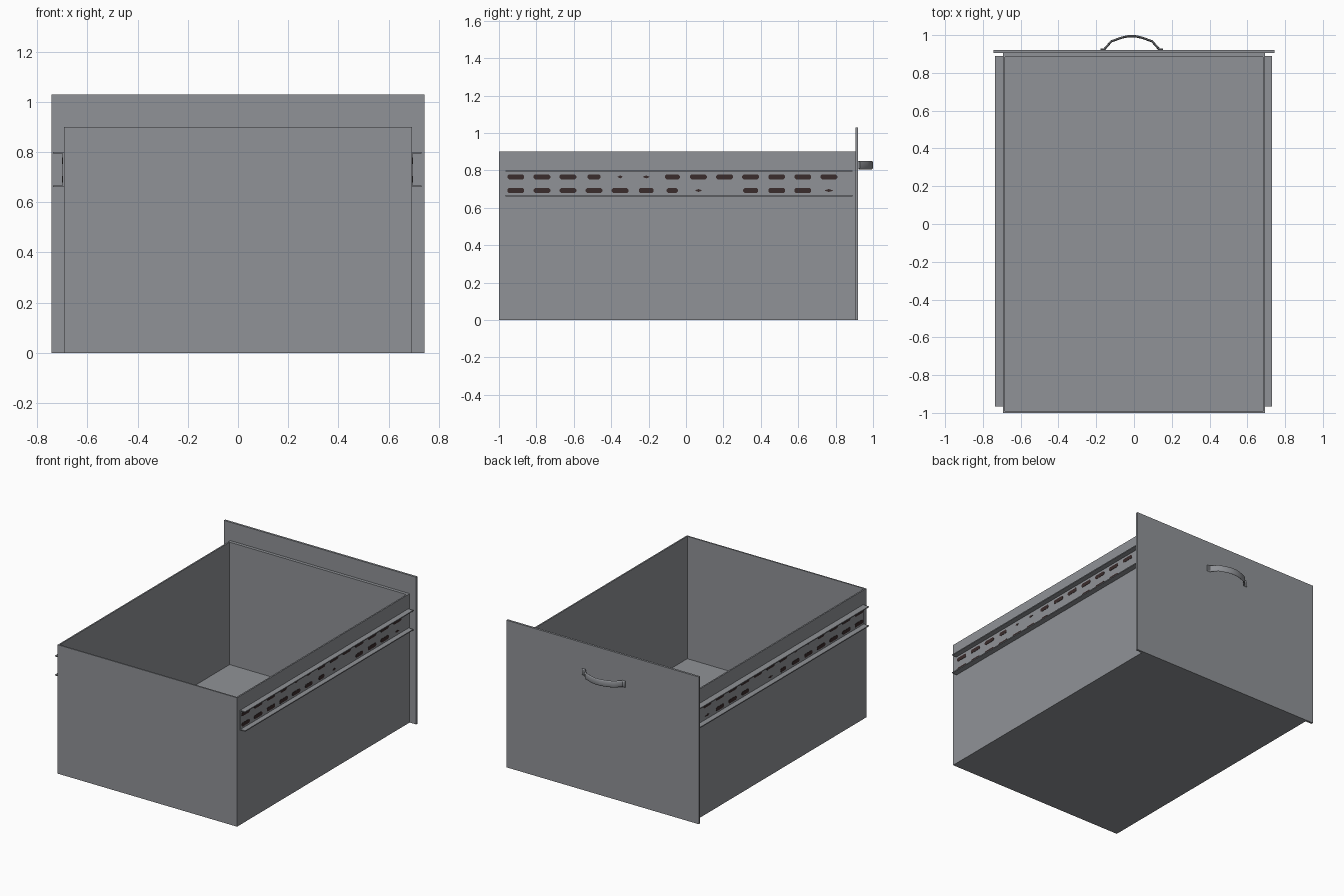
import bpy, bmesh, math
from mathutils import Vector

if "Cube" in bpy.data.objects:
    bpy.data.objects.remove(bpy.data.objects["Cube"])


def material(name, rgb):
    m = bpy.data.materials.new(name)
    m.diffuse_color = (*rgb, 1)
    m.use_nodes = True
    m.node_tree.nodes["Principled BSDF"].inputs["Base Color"].default_value = m.diffuse_color
    return m


GREY = material("steel_grey", (0.28, 0.29, 0.31))
DARK = material("dark_brown", (0.042, 0.025, 0.025))


def finish(name, bm, mat):
    bmesh.ops.recalc_face_normals(bm, faces=bm.faces)
    me = bpy.data.meshes.new(name)
    bm.to_mesh(me)
    bm.free()
    me.materials.append(mat)
    ob = bpy.data.objects.new(name, me)
    bpy.context.collection.objects.link(ob)
    return ob


def add_box(bm, lo, hi):
    lo, hi = Vector(lo), Vector(hi)
    vs = bmesh.ops.create_cube(bm, size=1)["verts"]
    for v in vs:
        v.co = (lo + hi) / 2 + v.co * (hi - lo)
    return vs


# Open drawer box: top face inset and pushed down to leave thin walls
bm = bmesh.new()
add_box(bm, (-0.693, -1.0, 0), (0.693, 0.905, 0.9))
top = max(bm.faces, key=lambda f: f.calc_center_median().z)
bmesh.ops.inset_individual(bm, faces=[top], thickness=0.014)
for v in top.verts:                       # wall behind the front panel is thicker
    if v.co.y > 0:
        v.co.y = 0.883
well = bmesh.ops.extrude_discrete_faces(bm, faces=[top])["faces"][0]
for v in well.verts:
    v.co.z = 0.045
finish("drawer_box", bm, GREY)

# Front panel, taller and wider than the box
bm = bmesh.new()
add_box(bm, (-0.743, 0.905, 0), (0.743, 0.92, 1.028))
finish("front_panel", bm, GREY)

# Side rails: C-shaped channels; dark marks in two rows along each web
Y0, Y1, Z0, Z1, T = -0.965, 0.89, 0.66, 0.80, 0.007
UPPER = [.09, .09, .09, .07, .03, .04, .08, .09, .09, .09, .09, .09, .09]
LOWER = [.09, .09, .09, .09, .09, .08, .06, .04, 0, .08, .09, .09, .05]
for side, sgn, web, lip in (("left", -1, 0.699, 0.737), ("right", 1, 0.6955, 0.731)):
    profile = [(0.69, Z0), (lip, Z0), (lip, Z0 + T), (web, Z0 + T),
               (web, Z1 - T), (lip, Z1 - T), (lip, Z1), (0.69, Z1)]
    bm = bmesh.new()
    face = bm.faces.new([bm.verts.new((sgn * x, Y0, z)) for x, z in profile])
    ext = bmesh.ops.extrude_face_region(bm, geom=[face], use_keep_orig=True)["geom"]
    for v in ext:
        if isinstance(v, bmesh.types.BMVert):
            v.co.y = Y1
    finish(side + "_rail", bm, GREY)

    bm = bmesh.new()
    for z, widths in ((0.765, UPPER), (0.692, LOWER)):
        for i, w in enumerate(widths):
            if not w:
                continue
            y, h = -0.91 + 0.1395 * i, 0.013 if w > 0.05 else 0.008
            bev = 0.008
            outline = [(w/2, -h+bev), (w/2, h-bev), (w/2-bev, h), (-w/2+bev, h),
                       (-w/2, h-bev), (-w/2, -h+bev), (-w/2+bev, -h), (w/2-bev, -h)]
            if h < 0.01:
                outline = [(w/2, 0), (0, h), (-w/2, 0), (0, -h)]
            f = bm.faces.new([bm.verts.new((sgn * (web - 0.001), y + a, z + b))
                              for a, b in outline])
            f2 = bmesh.ops.extrude_face_region(bm, geom=[f], use_keep_orig=True)["geom"]
            for v in f2:
                if isinstance(v, bmesh.types.BMVert):
                    v.co.x = sgn * (web + 0.002)
    finish(side + "_rail_marks", bm, DARK)

# Bow handle: flat oval section swept along an arched path
half = [(-0.166, 0.924), (-0.145, 0.925), (-0.108, 0.967), (-0.055, 0.986), (-0.02, 0.994)]
path = [Vector((x, y, 0)) for x, y in half + [(-x, y) for x, y in reversed(half)]]
section = [(0.006 * math.cos(a), 0.023 * math.copysign(abs(math.sin(a)) ** 0.6, math.sin(a)))
           for a in (math.tau * k / 12 for k in range(12))]
bm = bmesh.new()
rings = []
for i, p in enumerate(path):
    t = (path[min(i + 1, len(path) - 1)] - path[max(i - 1, 0)]).normalized()
    n = Vector((-t.y, t.x, 0))
    rings.append([bm.verts.new(p + n * a + Vector((-0.012, 0, 0.828 + b))) for a, b in section])
for r, s in zip(rings, rings[1:]):
    for k in range(12):
        bm.faces.new((r[k], r[k - 1], s[k - 1], s[k]))
bm.faces.new(rings[0])
bm.faces.new(rings[-1])
handle = finish("handle", bm, GREY)
bpy.context.view_layer.objects.active = handle
handle.select_set(True)
bpy.ops.object.shade_smooth_by_angle(angle=math.radians(40))
